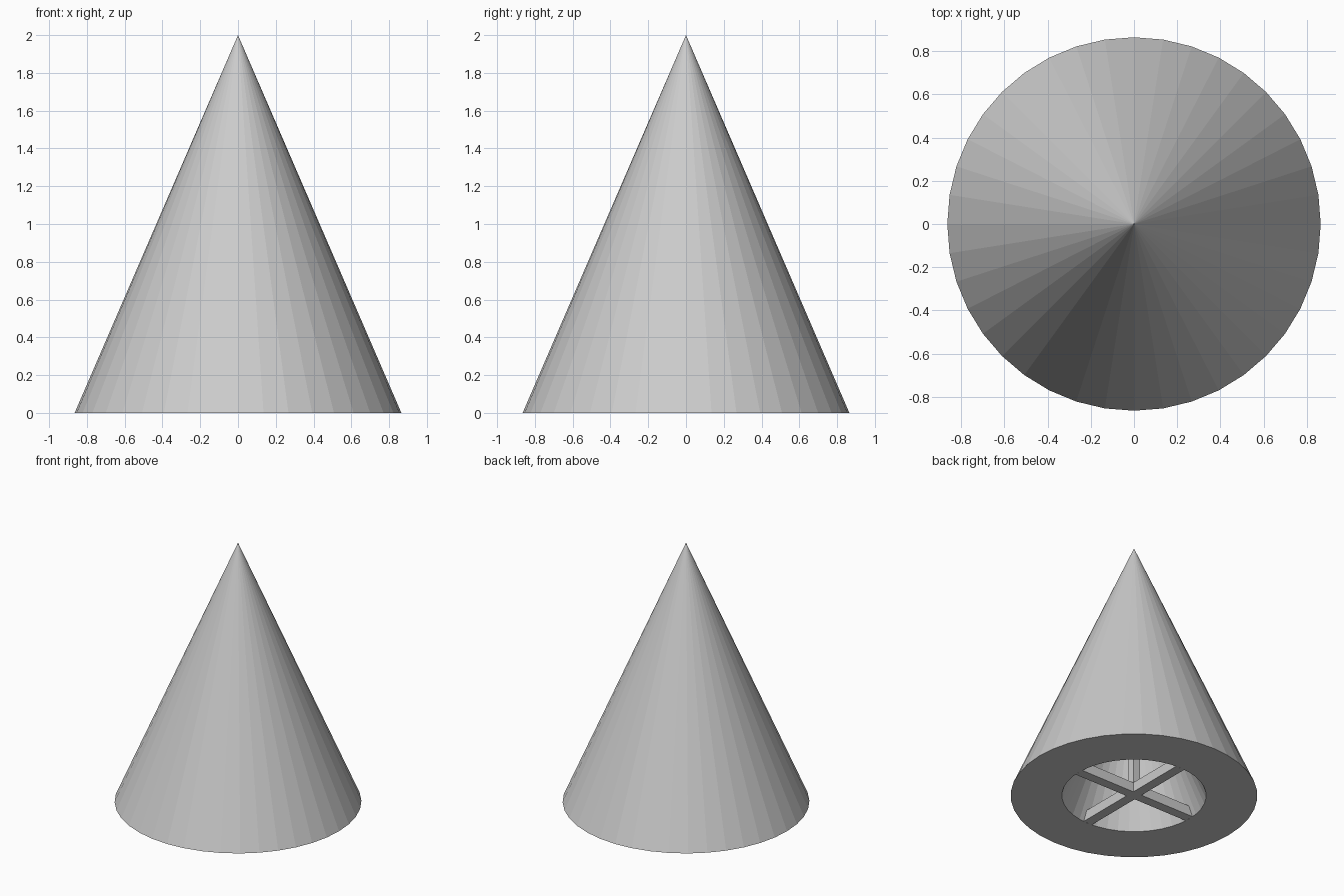
import bpy
import bmesh
import math
from mathutils import Matrix, Vector

HEIGHT = 2.0
OUTER = 0.865
INNER = 0.506
SIDES = 40
CAVITY_TOP = HEIGHT * INNER / OUTER
BAR = 0.075       # width and height of the cross bars
POST = 0.06       # width of the square centre post

cube = bpy.data.objects.get("Cube")
if cube:
    bpy.data.objects.remove(cube, do_unlink=True)

grey = bpy.data.materials.new("light_grey")
grey.use_nodes = True
colour = (0.6, 0.6, 0.6, 1.0)
grey.diffuse_color = colour
grey.node_tree.nodes["Principled BSDF"].inputs["Base Color"].default_value = colour


def add_object(name, bm):
    bmesh.ops.recalc_face_normals(bm, faces=bm.faces)
    mesh = bpy.data.meshes.new(name)
    bm.to_mesh(mesh)
    bm.free()
    mesh.materials.append(grey)
    obj = bpy.data.objects.new(name, mesh)
    bpy.context.collection.objects.link(obj)
    return obj


# Hollow cone: outer slope, flat base ring and inner slope, spun round z
bm = bmesh.new()
profile = [(0, HEIGHT), (OUTER, 0), (INNER, 0), (0, CAVITY_TOP)]
verts = [bm.verts.new((r, 0, z)) for r, z in profile]
edges = [bm.edges.new(pair) for pair in zip(verts, verts[1:])]
bmesh.ops.spin(bm, geom=verts + edges, cent=(0, 0, 0), axis=(0, 0, 1),
               angle=math.tau, steps=SIDES)
bmesh.ops.remove_doubles(bm, verts=bm.verts, dist=0.0001)
bmesh.ops.dissolve_degenerate(bm, edges=bm.edges, dist=0.0001)
add_object("cone_shell", bm)

# Cross of four bars, flush with the base
bm = bmesh.new()
half = BAR / 2
reach = math.sqrt(INNER ** 2 - half ** 2)
outline = []
for quarter in range(4):
    turn = Matrix.Rotation(quarter * math.pi / 2, 3, "Z")
    for x, y in ((reach, -half), (reach, half), (half, half)):
        outline.append(bm.verts.new(turn @ Vector((x, y, 0))))
base = bm.faces.new(outline)
top = bmesh.ops.extrude_face_region(bm, geom=[base])["geom"]
bmesh.ops.translate(bm, vec=(0, 0, BAR),
                    verts=[v for v in top if isinstance(v, bmesh.types.BMVert)])
add_object("cross_bars", bm)

# Square post from the cross up into the cavity tip
bm = bmesh.new()
post_top = CAVITY_TOP - POST
length = post_top - BAR
bmesh.ops.create_cube(bm, size=1, matrix=Matrix.Translation((0, 0, BAR + length / 2))
                      @ Matrix.Diagonal((POST, POST, length, 1)))
add_object("centre_post", bm)
